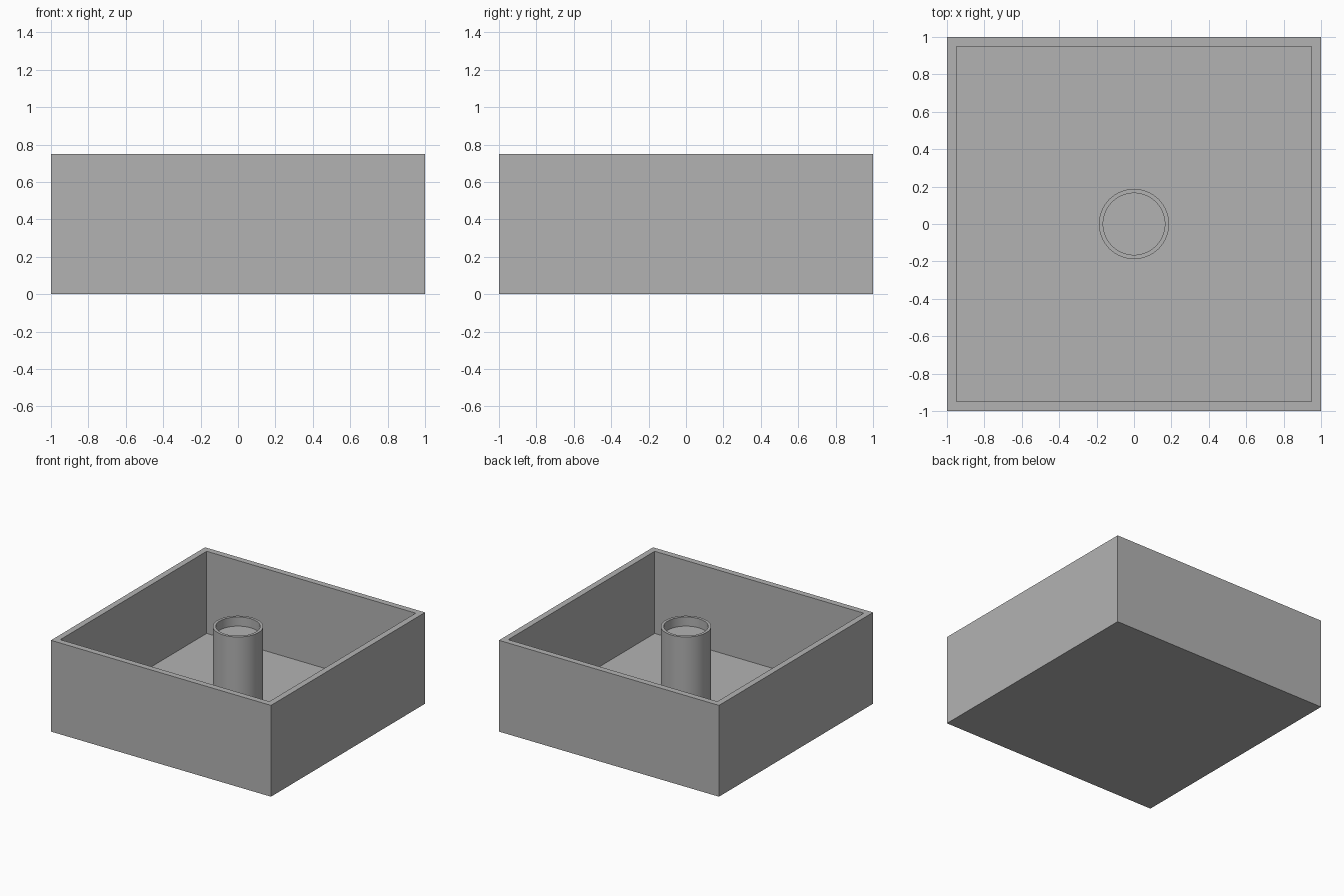
import bpy
import bmesh
from math import cos, sin, tau, radians, pi

cube = bpy.data.objects.get("Cube")
if cube:
    bpy.data.objects.remove(cube)

HEIGHT = 0.75
FLOOR = 0.075

# Single plain grey
grey = bpy.data.materials.new("plain_grey")
grey.use_nodes = True
colour = (0.45, 0.45, 0.45, 1)
grey.diffuse_color = colour
grey.node_tree.nodes["Principled BSDF"].inputs["Base Color"].default_value = colour


def lathe(name, profile, sides, turn=0.0):
    """Join rings of (radius, z) and cap the first and last one."""
    bm = bmesh.new()
    rings = []
    for radius, z in profile:
        angles = [tau * i / sides + turn for i in range(sides)]
        rings.append([bm.verts.new((radius * cos(a), radius * sin(a), z)) for a in angles])
    for low, high in zip(rings, rings[1:]):
        for i in range(sides):
            j = (i + 1) % sides
            bm.faces.new((low[i], low[j], high[j], high[i]))
    bm.faces.new(rings[0][::-1])
    bm.faces.new(rings[-1])
    mesh = bpy.data.meshes.new(name)
    bm.to_mesh(mesh)
    bm.free()
    mesh.materials.append(grey)
    obj = bpy.data.objects.new(name, mesh)
    bpy.context.collection.objects.link(obj)
    return obj


# Open square tray: outer wall, rim, inner wall, floor
outer, inner = 2 ** 0.5, 0.95 * 2 ** 0.5
lathe("tray", [(outer, 0), (outer, HEIGHT), (inner, HEIGHT), (inner, FLOOR)], 4, pi / 4)

# Round centre post with a shallow recess in its top
post = lathe("centre_post", [(0.1875, FLOOR), (0.1875, HEIGHT), (0.165, HEIGHT),
                             (0.165, HEIGHT - 0.075)], 64)
bpy.ops.object.select_all(action="DESELECT")
post.select_set(True)
bpy.context.view_layer.objects.active = post
bpy.ops.object.shade_smooth_by_angle(angle=radians(30))
